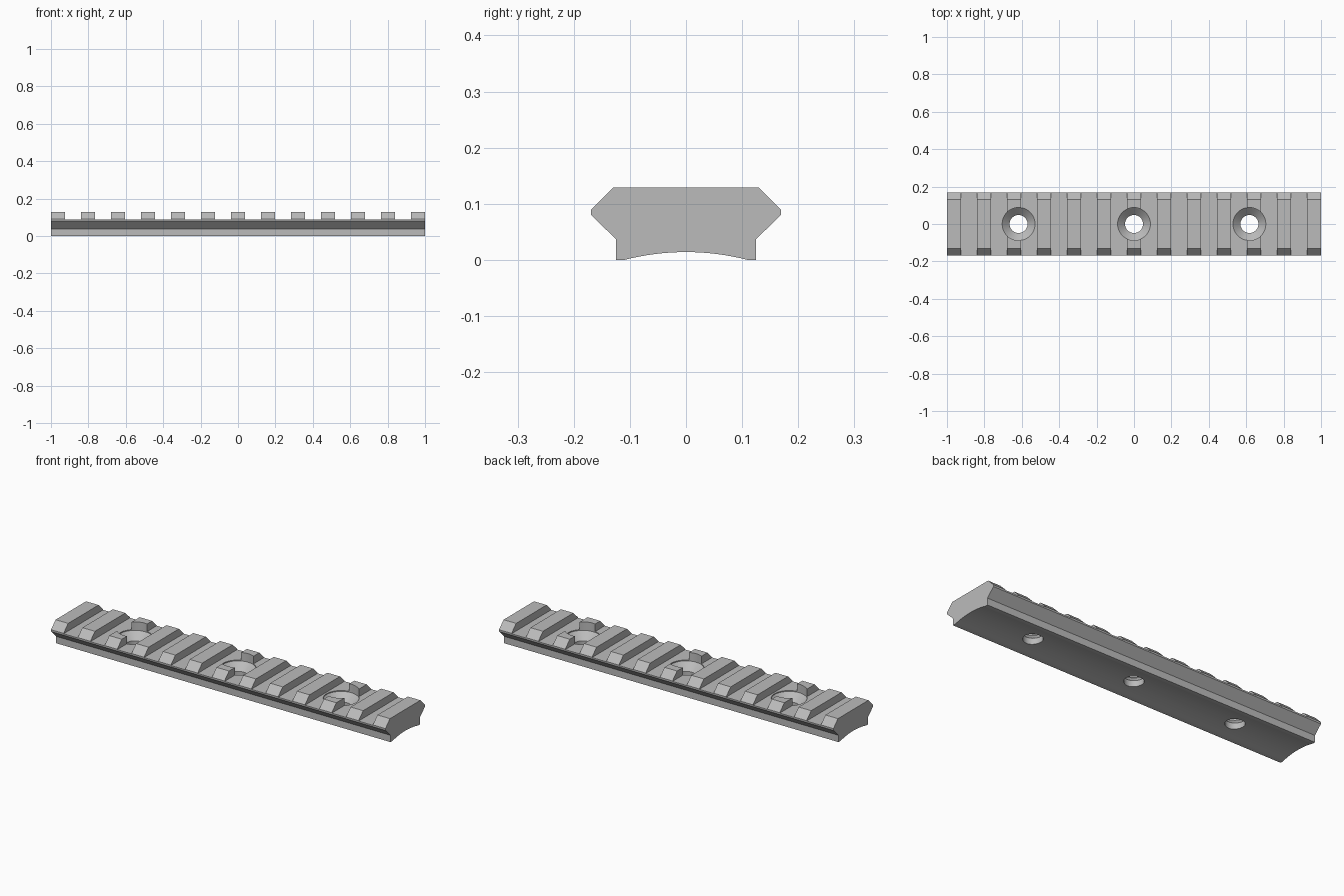
import bpy, bmesh, math
from mathutils import Matrix

default = bpy.data.objects.get("Cube")
if default:
    bpy.data.objects.remove(default, do_unlink=True)

LENGTH, LUGS, LUG_W = 2.0, 13, 0.075
PITCH = (LENGTH - LUG_W) / (LUGS - 1)
FLOOR = 0.088

grey = bpy.data.materials.new("machined grey")
grey.use_nodes = True
colour = (0.5, 0.5, 0.5, 1)
grey.diffuse_color = colour
grey.node_tree.nodes["Principled BSDF"].inputs["Base Color"].default_value = colour


def make_object(name, bm):
    bmesh.ops.recalc_face_normals(bm, faces=bm.faces)
    mesh = bpy.data.meshes.new(name)
    bm.to_mesh(mesh)
    bm.free()
    mesh.materials.append(grey)
    obj = bpy.data.objects.new(name, mesh)
    bpy.context.collection.objects.link(obj)
    return obj


def cut(target, cutter):
    """Subtract the cutter from the target, then discard it."""
    cutter.hide_render = True
    mod = target.modifiers.new("cut", 'BOOLEAN')
    mod.operation, mod.solver, mod.object = 'DIFFERENCE', 'EXACT', cutter
    bpy.context.view_layer.objects.active = target
    bpy.ops.object.modifier_apply(modifier=mod.name)
    bpy.data.objects.remove(cutter, do_unlink=True)


# Rail body: mirrored cross-section with a hollow underside, extruded along x
side = [(0.11, 0), (0.125, 0), (0.125, 0.037), (0.169, 0.08), (0.169, 0.09), (0.13, 0.129)]
arc = [(y, 0.014 * (1 - (y / 0.11) ** 2)) for y in (0.11 * i / 8 for i in range(-7, 8))]
section = arc + side + [(-y, z) for y, z in reversed(side)]
bm = bmesh.new()
face = bm.faces.new([bm.verts.new((-LENGTH / 2, y, z)) for y, z in section])
ext = bmesh.ops.extrude_face_region(bm, geom=[face])
bmesh.ops.translate(bm, vec=(LENGTH, 0, 0),
                    verts=[v for v in ext["geom"] if isinstance(v, bmesh.types.BMVert)])
rail = make_object("slotted_rail", bm)

# Cross slots between the lugs
bm = bmesh.new()
for i in range(LUGS - 1):
    x = -LENGTH / 2 + LUG_W / 2 + (i + 0.5) * PITCH
    bmesh.ops.create_cube(bm, size=1, matrix=Matrix.Translation((x, 0, FLOOR + 0.1))
                          @ Matrix.Diagonal((PITCH - LUG_W, 0.5, 0.2, 1)))
cut(rail, make_object("slot_cutter", bm))

# Countersunk screw holes: bore, cone and clearance cylinder
hole = [(0.048, -0.05), (0.048, 0.045), (0.088, 0.083), (0.088, 0.2)]
SIDES = 48
bm = bmesh.new()
for x in (-0.617, 0, 0.617):
    rings = [[bm.verts.new((x + r * math.cos(a), r * math.sin(a), z))
              for a in (math.tau * k / SIDES for k in range(SIDES))] for r, z in hole]
    for low, high in zip(rings, rings[1:]):
        for k in range(SIDES):
            n = (k + 1) % SIDES
            bm.faces.new((low[k], low[n], high[n], high[k]))
    bm.faces.new(rings[0])
    bm.faces.new(rings[-1])
cut(rail, make_object("screw_hole_cutter", bm))

# Smooth the round surfaces, keep machined edges sharp
bpy.ops.object.select_all(action='DESELECT')
rail.select_set(True)
bpy.context.view_layer.objects.active = rail
bpy.ops.object.shade_smooth_by_angle(angle=math.radians(25))
